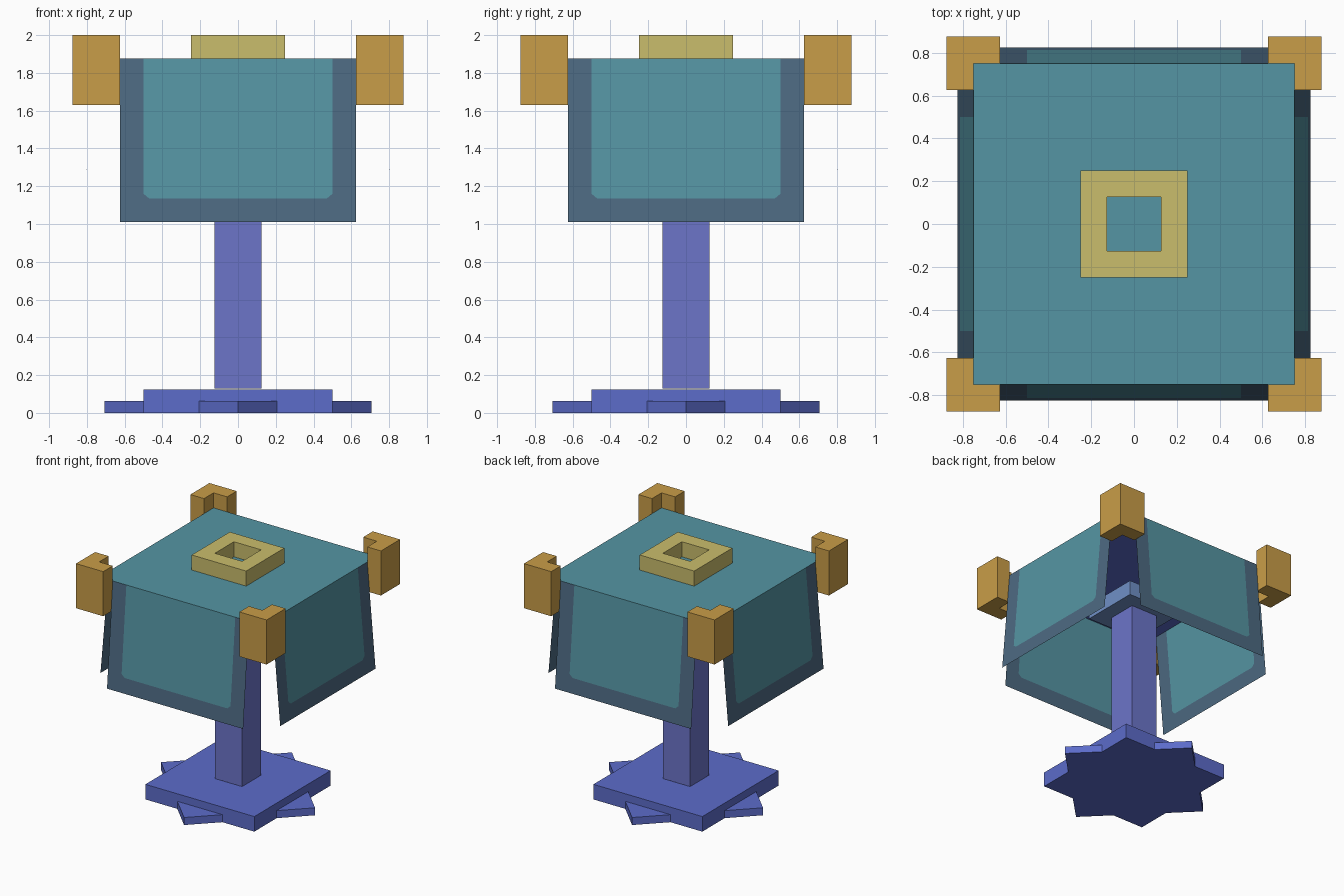
import bpy, bmesh, math
from mathutils import Matrix, Vector

if "Cube" in bpy.data.objects:
    bpy.data.objects.remove(bpy.data.objects["Cube"])


def material(name, r, g, b):
    lin = [((c / 255 + 0.055) / 1.055) ** 2.4 for c in (r, g, b)]
    m = bpy.data.materials.new(name)
    m.diffuse_color = (*lin, 1)
    m.use_nodes = True
    m.node_tree.nodes["Principled BSDF"].inputs["Base Color"].default_value = m.diffuse_color
    return m


TEAL = material("teal", 85, 149, 163)
SLATE = material("slate blue", 77, 106, 130)
GOLD = material("gold", 201, 157, 72)
YELLOW = material("pale yellow", 202, 189, 108)
INDIGO = material("indigo", 92, 108, 202)
VIOLET = material("violet blue", 108, 117, 201)
STEEL = material("light steel blue", 112, 144, 198)


def finish(name, bm, *mats):
    me = bpy.data.meshes.new(name)
    bm.to_mesh(me)
    bm.free()
    ob = bpy.data.objects.new(name, me)
    bpy.context.collection.objects.link(ob)
    for m in mats:
        me.materials.append(m)
    return ob


def slab(name, half, z0, z1, *mats, turn=0):
    """Square block centred on the axis."""
    bm = bmesh.new()
    bmesh.ops.create_cube(bm, size=1)
    bm.transform(Matrix.Rotation(turn, 4, 'Z')
                 @ Matrix.Translation((0, 0, (z0 + z1) / 2))
                 @ Matrix.Diagonal((half * 2, half * 2, z1 - z0, 1)))
    return finish(name, bm, *mats)


def extrude(name, faces, z0, z1, mat, turn=0):
    """Flat faces sharing edges, raised from z0 to z1."""
    bm = bmesh.new()
    for pts in faces:
        bm.faces.new([bm.verts.new((x, y, z0)) for x, y in pts])
    bmesh.ops.remove_doubles(bm, verts=bm.verts, dist=1e-5)
    res = bmesh.ops.extrude_face_region(bm, geom=bm.faces[:], use_keep_orig=True)
    top = [v for v in res["geom"] if isinstance(v, bmesh.types.BMVert)]
    bmesh.ops.translate(bm, verts=top, vec=(0, 0, z1 - z0))
    bmesh.ops.recalc_face_normals(bm, faces=bm.faces)
    bm.transform(Matrix.Rotation(turn, 4, 'Z'))
    return finish(name, bm, mat)


# Base: two squares forming an eight-pointed star
slab("base_plate", 0.5, 0, 0.125, INDIGO)
slab("base_star_plate", 0.5, 0, 0.0625, INDIGO, turn=math.pi / 4)

# Post and the block it carries
slab("post", 0.125, 0.13, 1.5, VIOLET)
slab("post_cap_block", 0.25, 1.5, 1.625, STEEL)

# Shade lid: teal above, indigo below
lid = slab("shade_lid", 0.75, 1.871, 1.875, TEAL, INDIGO)
for p in lid.data.polygons:
    p.material_index = 1 if p.normal.z < -0.5 else 0

# Square ring on top of the lid
ring = []
for k in range(4):
    rot = Matrix.Rotation(k * math.pi / 2, 2)
    ring.append([tuple(rot @ Vector(p)) for p in
                 ((-0.25, -0.25), (0.25, -0.25), (0.125, -0.125), (-0.125, -0.125))])
extrude("top_ring", ring, 1.875, 2.0, YELLOW)

# L-shaped corner brackets
ell = [[(0.625, 0.75), (0.75, 0.75), (0.875, 0.875), (0.625, 0.875)],
       [(0.75, 0.75), (0.75, 0.625), (0.875, 0.625), (0.875, 0.875)]]
for k in range(4):
    extrude(f"corner_bracket_{k + 1}", ell, 1.63, 2.0, GOLD, turn=k * math.pi / 2)

# Hanging side panels: thin flared sheets with a slate border on three sides
TOP, BOT = 1.875, 1.01
pane = [(-0.5, TOP), (-0.5, 1.16), (-0.47, 1.135),
        (0.47, 1.135), (0.5, 1.16), (0.5, TOP)]
side = [(-0.625, TOP), (-0.625, BOT), (-0.47, 1.135), (-0.5, 1.16), (-0.5, TOP)]
sill = [(-0.625, BOT), (0.625, BOT), (0.47, 1.135), (-0.47, 1.135)]
other = [(-x, z) for x, z in reversed(side)]
for k in range(4):
    bm = bmesh.new()
    for i, poly in enumerate((pane, side, sill, other)):
        f = bm.faces.new([bm.verts.new((x, -0.75 - 0.075 * (TOP - z) / (TOP - BOT), z))
                          for x, z in poly])
        f.material_index = min(i, 1)
    bmesh.ops.remove_doubles(bm, verts=bm.verts, dist=1e-5)
    bm.transform(Matrix.Rotation(k * math.pi / 2, 4, 'Z'))
    finish(f"side_panel_{k + 1}", bm, TEAL, SLATE)
